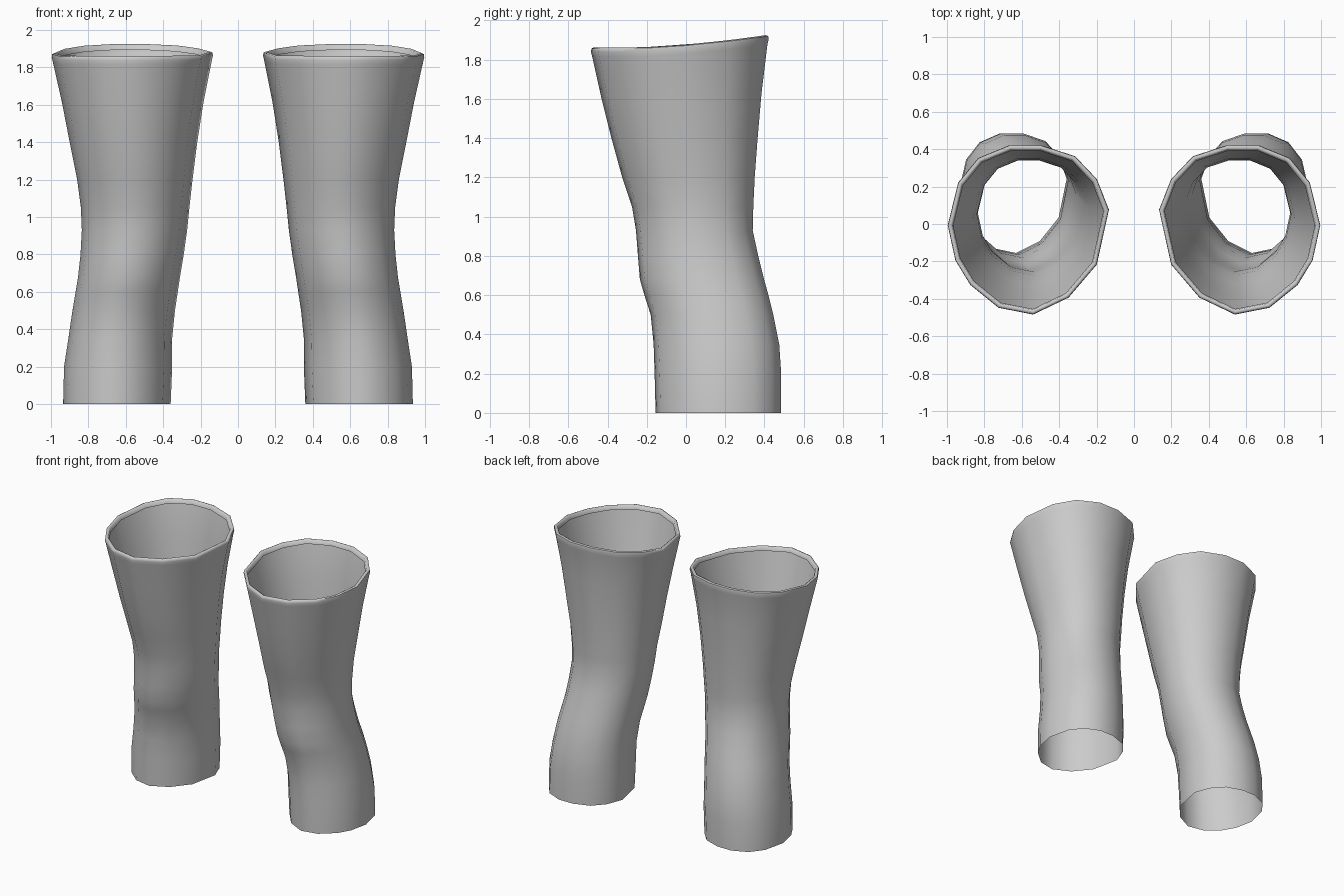
import bpy, bmesh, math

if "Cube" in bpy.data.objects:
    bpy.data.objects.remove(bpy.data.objects["Cube"])

grey = bpy.data.materials.new("soft grey")
grey.diffuse_color = (0.6, 0.6, 0.6, 1)
grey.use_nodes = True
grey.node_tree.nodes["Principled BSDF"].inputs["Base Color"].default_value = grey.diffuse_color

# Fourteen-sided cross-section, normalised to a unit box
SECTION = [(-1, .24), (-.85, -.41), (-.5, -.8), (-.06, -1), (.37, -.92),
           (.72, -.65), (.905, -.36), (1, .055), (.87, .56), (.62, .85),
           (.235, 1), (-.16, 1), (-.58, .87), (-.85, .6)]

# Tube rings: height, inner x, outer x, front y, back y
RINGS = [(0.0, .36, .935, -.155, .485), (.2, .352, .93, -.16, .485),
         (.35, .352, .907, -.165, .475), (.5, .337, .885, -.18, .445),
         (.6, .322, .868, -.212, .42), (.68, .31, .855, -.235, .398),
         (.8, .29, .842, -.245, .368), (.93, .272, .835, -.255, .34),
         (1.05, .26, .84, -.275, .343), (1.2, .243, .86, -.325, .35),
         (1.4, .218, .90, -.38, .365), (1.6, .185, .94, -.43, .385),
         (1.815, .14, .99, -.478, .415)]

# Rolled rim: height above the last ring, outward offset
RIM = [(.025, .006), (.042, .004), (.047, -.008), (.042, -.018), (.015, -.024)]


def ring(bm, side, z, x0, x1, y0, y1, tilt):
    verts = []
    for u, v in SECTION:
        x = (x0 + x1) / 2 + u * (x1 - x0) / 2
        y = (y0 + y1) / 2 + v * (y1 - y0) / 2
        # the top opening rises toward the back
        lift = tilt * .063 * (max(0, v + .55) / 1.55) ** 1.6
        verts.append(bm.verts.new((side * x, y, z + lift)))
    return verts


def leg_sleeve(name, side):
    bm = bmesh.new()
    rings = [ring(bm, side, *r, max(0, (r[0] - 1.4) / .415)) for r in RINGS]
    z, x0, x1, y0, y1 = RINGS[-1]
    for dz, o in RIM:
        rings.append(ring(bm, side, z + dz, x0 - o, x1 + o, y0 - o, y1 + o, 1))
    n = len(SECTION)
    for a, b in zip(rings, rings[1:]):
        for i in range(n):
            j = (i + 1) % n
            quad = [a[i], a[j], b[j], b[i]]
            bm.faces.new(quad if side > 0 else quad[::-1])
    mesh = bpy.data.meshes.new(name)
    bm.to_mesh(mesh)
    bm.free()
    mesh.materials.append(grey)
    obj = bpy.data.objects.new(name, mesh)
    bpy.context.collection.objects.link(obj)
    bpy.ops.object.select_all(action='DESELECT')
    obj.select_set(True)
    bpy.context.view_layer.objects.active = obj
    bpy.ops.object.shade_smooth_by_angle(angle=math.radians(60))


# Mirrored pair of sleeves
leg_sleeve("right_leg_sleeve", 1)
leg_sleeve("left_leg_sleeve", -1)
